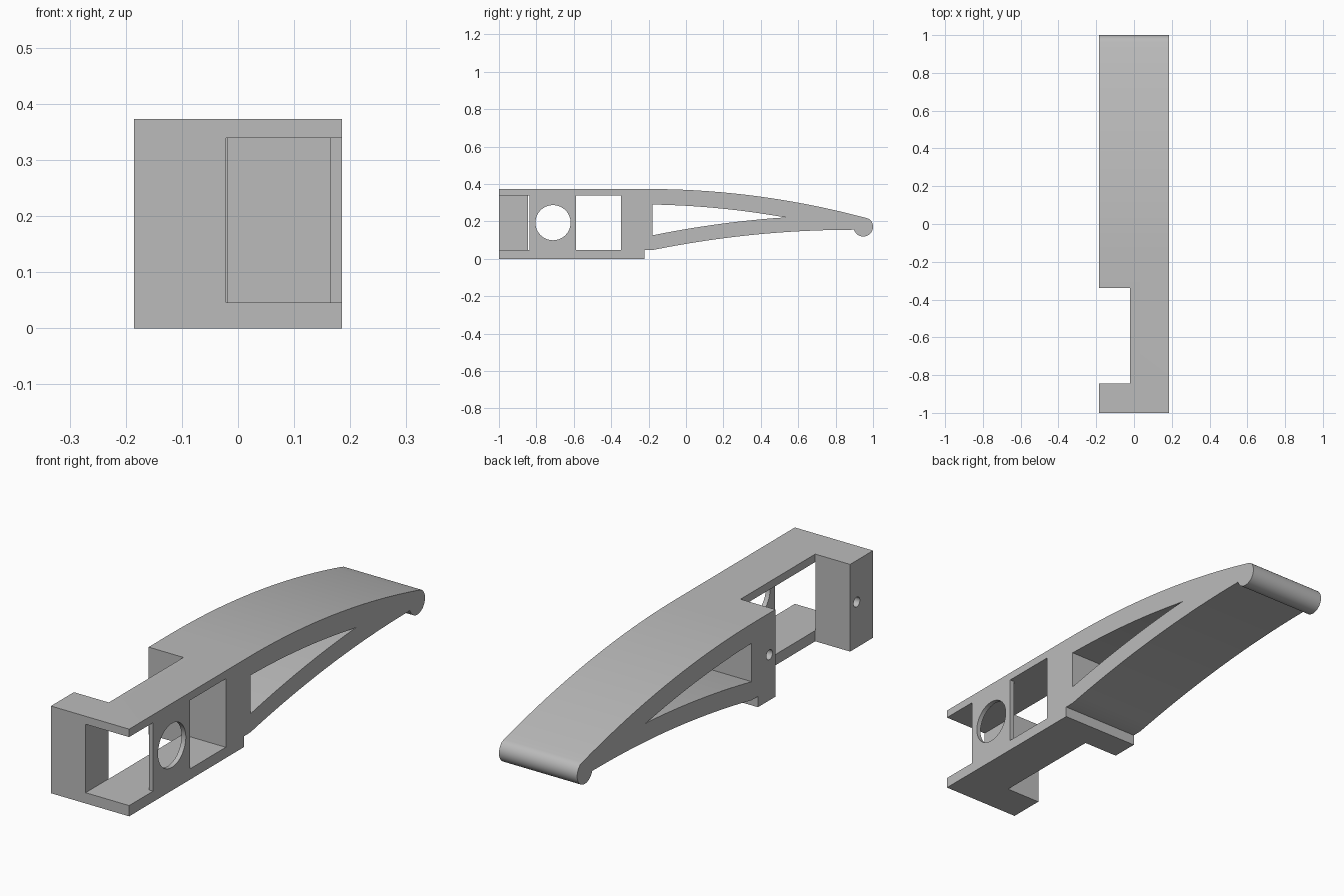
import bpy, bmesh, math
from mathutils import Vector

cube = bpy.data.objects.get("Cube")
if cube:
    bpy.data.objects.remove(cube, do_unlink=True)

grey = bpy.data.materials.new("plain_grey")
grey.use_nodes = True
colour = (0.5, 0.5, 0.5, 1)
grey.diffuse_color = colour
grey.node_tree.nodes["Principled BSDF"].inputs["Base Color"].default_value = colour


def prism(name, outline, axis, low, high):
    """Extrude a 2D outline: (y, z) along x, or (x, y) along z."""
    bm = bmesh.new()
    place = (lambda a, b: (low, a, b)) if axis == "x" else (lambda a, b: (a, b, low))
    face = bm.faces.new([bm.verts.new(place(a, b)) for a, b in outline])
    step = high - low
    move = Vector((step, 0, 0)) if axis == "x" else Vector((0, 0, step))
    new = bmesh.ops.extrude_face_region(bm, geom=[face])["geom"]
    bmesh.ops.translate(bm, vec=move, verts=[v for v in new if isinstance(v, bmesh.types.BMVert)])
    bmesh.ops.recalc_face_normals(bm, faces=bm.faces[:])
    mesh = bpy.data.meshes.new(name)
    bm.to_mesh(mesh)
    bm.free()
    mesh.materials.append(grey)
    obj = bpy.data.objects.new(name, mesh)
    bpy.context.collection.objects.link(obj)
    return obj


def arc(cy, cz, r, start, end, n):
    angles = [math.radians(start + (end - start) * i / n) for i in range(n + 1)]
    return [(cy + r * math.cos(a), cz + r * math.sin(a)) for a in angles]


def span(start, end, n):
    return [start + (end - start) * i / n for i in range(n + 1)]


def top_curve(y):
    return 0.373 - (y + 0.2) ** 2 / 8.75


def under_curve(y):
    return 0.155 - (y - 0.893) ** 2 / 10.6


HALF = 0.185
TIP = (0.948, 0.171, 0.052)

# Side profile: flat mount, arched arm and rolled tip
profile = [(-1, 0), (-1, 0.373)]
profile += [(y, top_curve(y)) for y in span(-0.2, 0.965, 24)]
profile += arc(*TIP, 54, -163, 28)
profile += [(y, under_curve(y)) for y in span(0.88, -0.18, 22)]
profile += [(-0.222, 0.046), (-0.222, 0)]
arm = prism("curved_arm", profile, "x", -HALF, HALF)

# Side notch through the full height
notch = prism("notch_cutter", [(-0.3, -0.845), (-0.02, -0.845), (-0.02, -0.34), (-0.3, -0.34)],
              "z", -0.1, 0.5)

# Pocket between the plates, leaving a thin side wall
pocket = prism("pocket_cutter",
               [(-0.021, -1.1), (0.3, -1.1), (0.3, -0.838), (0.165, -0.838),
                (0.165, -0.588), (0.3, -0.588), (0.3, -0.347), (-0.021, -0.347)],
               "z", 0.046, 0.339)

# Round opening in the thin wall
wall_hole = prism("wall_hole_cutter", arc(-0.711, 0.193, 0.094, 0, 354.375, 63), "x", 0.1, 0.3)

# Curved triangular opening through the arm
tip_y = 0.54
ys = span(-0.18, tip_y, 14)
opening = [(y, top_curve(y) - 0.083 - 0.008 * (y + 0.18) / 0.72) for y in ys[:-1]]
opening += [(tip_y, 0.221)]
opening += [(y, under_curve(y) + 0.079) for y in reversed(ys[:-1])]
arm_opening = prism("arm_opening_cutter", opening, "x", -0.3, 0.3)

# Blind bolt holes beside the notch
bolts = [prism("bolt_hole_cutter", arc(y, 0.195, 0.021, 0, 348.75, 31), "x", -0.3, -0.085)
         for y in (-0.89, -0.3)]

bpy.context.view_layer.objects.active = arm
arm.select_set(True)
for cutter in [notch, pocket, wall_hole, arm_opening] + bolts:
    mod = arm.modifiers.new(cutter.name, "BOOLEAN")
    mod.operation = "DIFFERENCE"
    mod.solver = "EXACT"
    mod.object = cutter
    bpy.ops.object.modifier_apply(modifier=mod.name)
    bpy.data.objects.remove(cutter, do_unlink=True)

bpy.ops.object.shade_smooth_by_angle(angle=math.radians(30))
